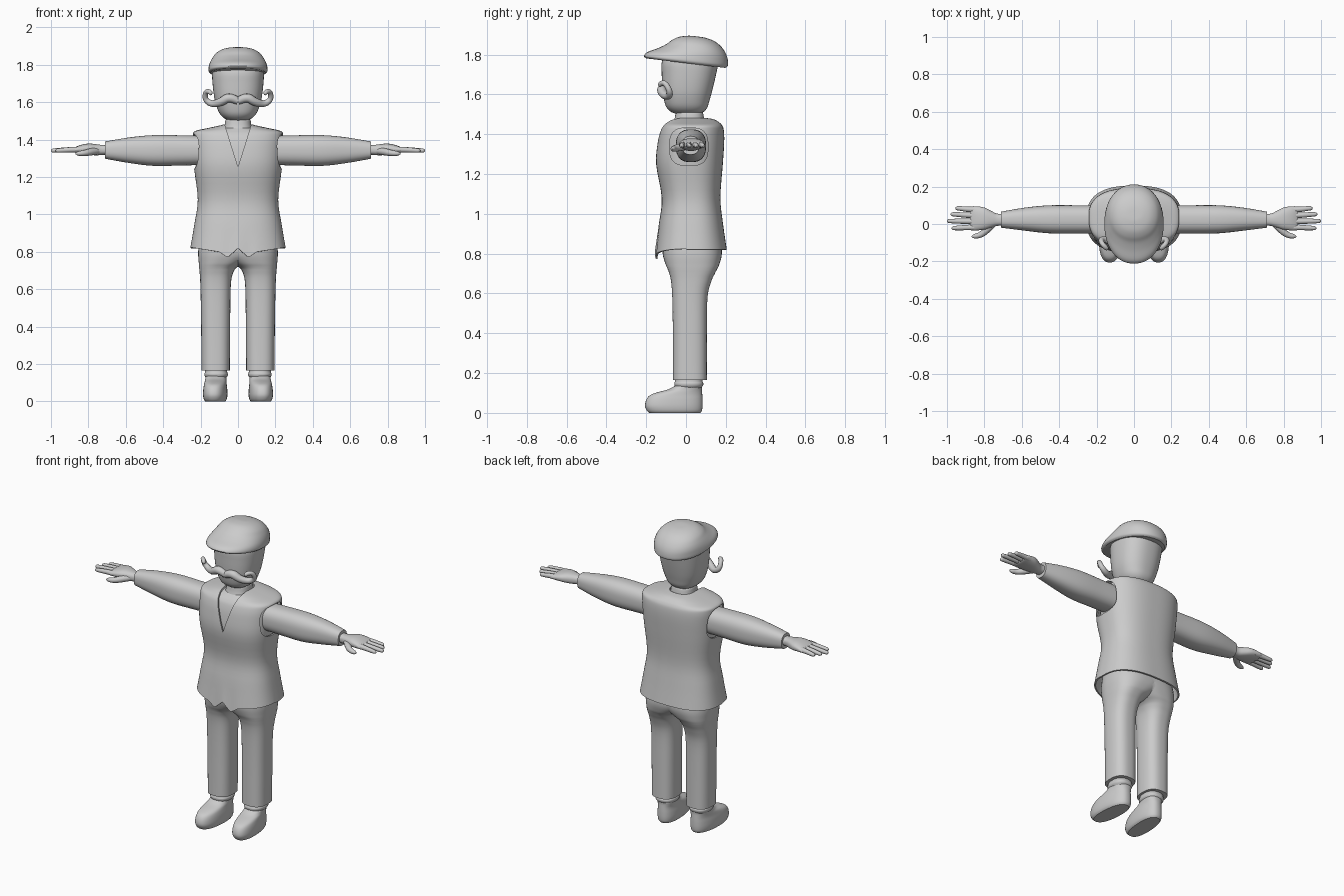
import bpy, bmesh
from math import sin, cos, pi, radians


def finish(ob, mirror=False, angle=35):
    if mirror:
        ob.modifiers.new("Mirror", 'MIRROR').merge_threshold = 0.0005
    bpy.ops.object.select_all(action='DESELECT')
    ob.select_set(True)
    bpy.context.view_layer.objects.active = ob
    bpy.ops.object.convert(target='MESH')
    bpy.ops.object.shade_smooth_by_angle(angle=radians(angle))
    return ob


def spline_rings(rings, steps):
    # Catmull-Rom interpolation between the key rings
    out = []
    for i in range(len(rings) - 1):
        a, b, c, d = (rings[max(i - 1, 0)], rings[i], rings[i + 1],
                      rings[min(i + 2, len(rings) - 1)])
        for k in range(steps):
            t = k / steps
            out.append([0.5 * (2 * q + (r - p) * t + (2 * p - 5 * q + 4 * r - s) * t * t
                               + (3 * q - p - 3 * r + s) * t ** 3)
                        for p, q, r, s in zip(a, b, c, d)])
    return out + [rings[-1]]


def loft(name, rings, axis='z', n=2.4, segs=48, steps=4, caps=True, warp=None, half=False):
    # Each ring: (position on axis, u min, u max, v min, v max)
    bm = bmesh.new()
    rows = []
    for t, u0, u1, v0, v1 in spline_rings(rings, steps):
        row = []
        for k in range(segs):
            c, s = cos(2 * pi * k / segs), sin(2 * pi * k / segs)
            r = (abs(c) ** n + abs(s) ** n) ** (-1 / n)
            u = (u0 + u1) / 2 + (u1 - u0) / 2 * r * c
            v = (v0 + v1) / 2 + (v1 - v0) / 2 * r * s
            p = (u, v, t) if axis == 'z' else (t, u, v)
            row.append(bm.verts.new(warp(*p) if warp else p))
        rows.append(row)
    for a, b in zip(rows, rows[1:]):
        for k in range(segs):
            j = (k + 1) % segs
            bm.faces.new((a[k], a[j], b[j], b[k]))
    if caps:
        bm.faces.new(rows[0])
        bm.faces.new(rows[-1])
    bmesh.ops.recalc_face_normals(bm, faces=bm.faces[:])
    if half:
        bmesh.ops.bisect_plane(bm, geom=bm.verts[:] + bm.edges[:] + bm.faces[:],
                               plane_co=(0, 0, 0), plane_no=(1, 0, 0), clear_inner=True)
    me = bpy.data.meshes.new(name)
    bm.to_mesh(me)
    bm.free()
    ob = bpy.data.objects.new(name, me)
    bpy.context.collection.objects.link(ob)
    return ob


def tubes(name, paths):
    # Each path: points of (x, y, z, radius)
    cu = bpy.data.curves.new(name, 'CURVE')
    cu.dimensions = '3D'
    cu.bevel_depth = 1
    cu.bevel_resolution = 4
    cu.use_fill_caps = True
    for path in paths:
        sp = cu.splines.new('NURBS')
        sp.points.add(len(path) - 1)
        for p, (x, y, z, r) in zip(sp.points, path):
            p.co = (x, y, z, 1)
            p.radius = r
        sp.order_u = 3
        sp.use_endpoint_u = True
        sp.resolution_u = 6
    ob = bpy.data.objects.new(name, cu)
    bpy.context.collection.objects.link(ob)
    return ob


# Shoes and socks, toes turned slightly outwards
finish(loft("shoes", [
    (0, .066, .170, -.185, .072), (.012, .058, .178, -.197, .08), (.035, .054, .182, -.206, .083),
    (.065, .055, .181, -.2, .083), (.088, .058, .178, -.182, .082), (.103, .06, .176, -.145, .081),
    (.118, .061, .174, -.09, .08), (.135, .062, .173, -.057, .08), (.14, .07, .165, -.045, .07)],
    warp=lambda x, y, z: (x - .06 * y, y, z)), True)
finish(loft("socks", [
    (.125, .065, .17, -.05, .075), (.136, .056, .178, -.057, .085), (.148, .054, .18, -.059, .087),
    (.16, .058, .176, -.055, .083), (.2, .06, .175, -.05, .08)]), True)

# Trousers: one half, cut at the middle and mirrored
finish(loft("trousers", [
    (.165, .044, .195, -.066, .105), (.4, .042, .197, -.066, .105), (.58, .04, .2, -.069, .108),
    (.66, .034, .203, -.075, .127), (.70, .02, .206, -.084, .145), (.72, .002, .208, -.091, .155),
    (.745, -.04, .21, -.102, .167), (.80, -.12, .213, -.117, .18), (.88, -.17, .205, -.115, .172),
    (.96, -.19, .19, -.1, .155)], n=2.6, half=True), True)

# Shirt body, collar and sleeves
body = [(.82, .255, -.155, .205), (.95, .233, -.136, .186), (1.08, .215, -.122, .173),
        (1.25, .235, -.15, .185), (1.36, .242, -.142, .192), (1.42, .243, -.127, .19),
        (1.445, .232, -.112, .181), (1.46, .17, -.097, .166), (1.475, .1, -.08, .14),
        (1.482, .075, -.062, .098)]
finish(loft("shirt", [(z - .012, -w + .022, w - .022, a + .02, b - .02)
                      for z, w, a, b in body[1:-1]], n=2.6))
finish(loft("collar", [(1.44, -.08, .08, -.07, .1), (1.475, -.072, .072, -.058, .092),
                       (1.505, -.067, .067, -.052, .086), (1.51, -.06, .06, -.046, .08)]))
finish(loft("neck", [(1.45, -.058, .058, -.045, .075), (1.55, -.058, .058, -.045, .075)]))
finish(loft("sleeves", [
    (.17, -.05, .1, 1.265, 1.42), (.3, -.051, .1, 1.262, 1.423), (.45, -.05, .1, 1.26, 1.424),
    (.58, -.036, .088, 1.275, 1.412), (.71, -.02, .066, 1.298, 1.39)], axis='x', n=2.5), True)


# Waistcoat with pointed hem, open neck and arm holes
def hem(x, y, z):
    keys = [(0, .82), (.056, .77), (.1, .80), (.26, .825)]
    drop = 0
    for (xa, za), (xb, zb) in zip(keys, keys[1:]):
        if y < 0 and xa <= abs(x) < xb:
            drop = za + (zb - za) * (abs(x) - xa) / (xb - xa) - .82
    return x, y, z + drop * max(0, 1 - (z - .82) / .12)


vest = loft("waistcoat", [(z, -w, w, a, b) for z, w, a, b in body],
            n=2.6, segs=128, caps=False, warp=hem)
solid = vest.modifiers.new("Thickness", 'SOLIDIFY')
solid.thickness = .009
solid.offset = -1
cutters = [loft("arm_cutter", [(s * .19, -.082, .11, 1.243, 1.432),
                               (s * .4, -.082, .11, 1.243, 1.432)], axis='x', n=3, steps=1)
           for s in (-1, 1)]
bm = bmesh.new()
tri = [[bm.verts.new((x, y, z)) for x, z in ((0, 1.255), (.08, 1.51), (-.08, 1.51))]
       for y in (-.3, -.01)]
bm.faces.new(tri[0])
bm.faces.new(tri[1])
for k in range(3):
    bm.faces.new((tri[0][k], tri[0][k - 1], tri[1][k - 1], tri[1][k]))
bmesh.ops.recalc_face_normals(bm, faces=bm.faces[:])
me = bpy.data.meshes.new("neck_cutter")
bm.to_mesh(me)
bm.free()
cutters.append(bpy.data.objects.new("neck_cutter", me))
bpy.context.collection.objects.link(cutters[-1])
for c in cutters:
    c.hide_render = True
    mod = vest.modifiers.new("Cut", 'BOOLEAN')
    mod.operation = 'DIFFERENCE'
    mod.solver = 'EXACT'
    mod.object = c
finish(vest)
for c in cutters:
    bpy.data.objects.remove(c)

# Hands: palm, four fingers and thumb
finish(loft("palms", [
    (.69, -.008, .056, 1.32, 1.373), (.73, -.01, .055, 1.318, 1.372), (.76, -.018, .068, 1.316, 1.376),
    (.80, -.03, .088, 1.32, 1.379), (.84, -.034, .094, 1.325, 1.372), (.87, -.034, .094, 1.33, 1.36),
    (.878, -.025, .085, 1.337, 1.352)], axis='x'), True)
paths = [[(.83, ya, 1.347, .016), (.88, ya, 1.347, .015), (tip - .02, yb, 1.342, .012),
          (tip - .004, yb, 1.341, .01), (tip, yb, 1.341, .003)]
         for ya, yb, tip in ((.077, .084, .955), (.046, .052, .98), (.014, .016, 1.0), (-.018, -.022, .975))]
paths.append([(.745, .01, 1.34, .018), (.785, -.03, 1.335, .02), (.82, -.06, 1.328, .016),
              (.86, -.067, 1.325, .012), (.868, -.067, 1.325, .003)])
finish(tubes("fingers", paths), True, 60)

# Head and flat cap
finish(loft("head", [
    (1.503, -.04, .04, -.05, .06), (1.512, -.07, .07, -.075, .088), (1.535, -.095, .095, -.098, .107),
    (1.57, -.112, .112, -.11, .118), (1.62, -.126, .126, -.118, .132), (1.70, -.136, .136, -.122, .151),
    (1.77, -.137, .137, -.12, .163), (1.83, -.115, .115, -.08, .15), (1.86, -.06, .06, -.03, .1)]))
finish(loft("flat_cap", [
    (1.757, -.148, .148, -.2, .198), (1.768, -.158, .158, -.212, .21), (1.79, -.157, .157, -.193, .211),
    (1.815, -.15, .15, -.142, .206), (1.84, -.138, .138, -.1, .194), (1.865, -.12, .12, -.07, .173),
    (1.885, -.09, .09, -.035, .142), (1.896, -.05, .05, .01, .1), (1.898, -.01, .01, .04, .06)],
    n=2.15, warp=lambda x, y, z: (x, y, z - .12 * y)))

# Moustache with curled tips
finish(tubes("moustache", [[
    (0, -.12, 1.606, .02), (.045, -.125, 1.632, .025), (.09, -.115, 1.6, .022), (.14, -.085, 1.588, .018),
    (.178, -.08, 1.615, .015), (.172, -.105, 1.66, .013), (.148, -.128, 1.655, .013),
    (.146, -.132, 1.642, .01), (.147, -.133, 1.638, .003)]]), True, 60)
